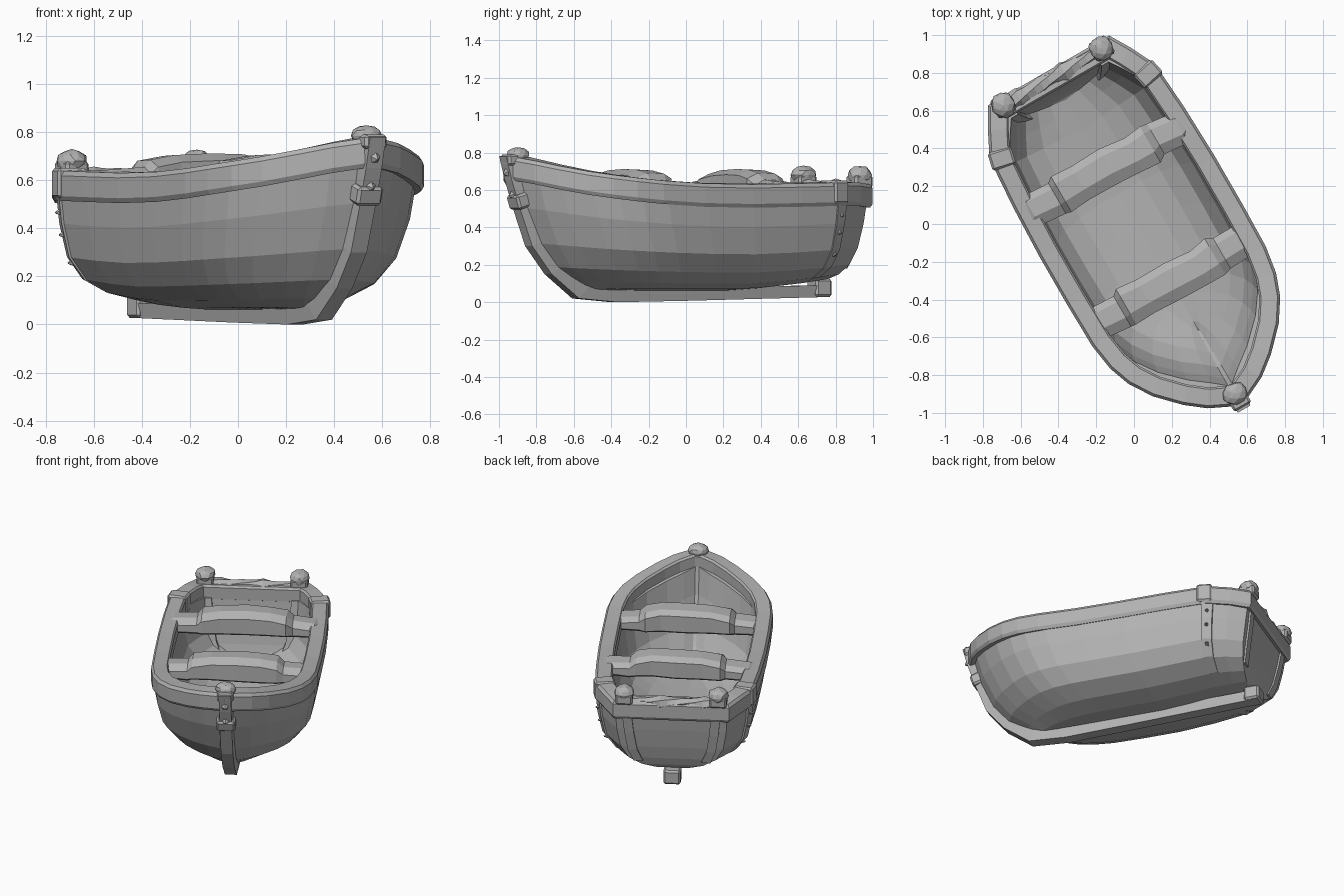
import bpy, bmesh, math, random
from mathutils import Matrix, Vector

random.seed(4)
if "Cube" in bpy.data.objects:
    bpy.data.objects.remove(bpy.data.objects["Cube"])

wood = bpy.data.materials.new("weathered_grey")
wood.use_nodes = True
GREY = (0.45, 0.45, 0.45, 1)
wood.diffuse_color = GREY
wood.node_tree.nodes["Principled BSDF"].inputs["Base Color"].default_value = GREY

# Boat is built along +x (bow) and then turned to its diagonal heading
HEADING = Matrix.Rotation(math.radians(-60), 4, 'Z') @ Matrix.Translation((0, 0.015, 0))

# Plan outline of the rim: distance along, half width, rim height
OUTLINE = [(-.93, .37, .63), (-.82, .435, .64), (-.68, .505, .64), (-.4, .525, .635),
           (-.1, .535, .63), (.2, .535, .635), (.45, .53, .65), (.6, .507, .665),
           (.72, .463, .68), (.84, .385, .70), (.96, .268, .73), (1.04, .165, .755),
           (1.1, .04, .775)]
BEAM = [(p[0], p[1]) for p in OUTLINE]
SHEER = [(p[0], p[2]) for p in OUTLINE]
# Stem line by height, bottom rise by length, and section as (height, width) fractions
STEM = [(.06, .62), (.1, .7), (.18, .83), (.33, .95), (.5, 1.02), (.68, 1.07)]
RISE = [(-.93, .055), (-.6, .025), (-.2, 0), (1.1, 0)]
SECTION = [(0, 0), (.02, .3), (.08, .55), (.2, .78), (.4, .92), (.7, .98), (1, 1)]


def at(x, table):
    """Linear lookup in a table of pairs."""
    for (a, va), (b, vb) in zip(table, table[1:]):
        if x <= b:
            k = max(0, (x - a) / (b - a))
            return va + (vb - va) * k
    return table[-1][1]


def finish(name, bm):
    bmesh.ops.recalc_face_normals(bm, faces=bm.faces)
    mesh = bpy.data.meshes.new(name)
    bm.to_mesh(mesh)
    bm.free()
    mesh.transform(HEADING)
    mesh.materials.append(wood)
    obj = bpy.data.objects.new(name, mesh)
    bpy.context.collection.objects.link(obj)


def loft(name, rings, loop=False):
    """Skin closed rings; cap the ends unless the path is a loop."""
    bm = bmesh.new()
    vs = [[bm.verts.new(p) for p in ring] for ring in rings]
    pairs = list(zip(vs, vs[1:])) + ([(vs[-1], vs[0])] if loop else [])
    n = len(vs[0])
    for a, b in pairs:
        for i in range(n):
            bm.faces.new((a[i], a[(i + 1) % n], b[(i + 1) % n], b[i]))
    if not loop:
        bm.faces.new(vs[0])
        bm.faces.new(vs[-1])
    finish(name, bm)


def box(name, centre, size, tilt=0, bevel=.012, axis='X'):
    bm = bmesh.new()
    bmesh.ops.create_cube(bm, size=1)
    bmesh.ops.scale(bm, vec=size, verts=bm.verts)
    bmesh.ops.bevel(bm, geom=bm.edges[:], offset=bevel, segments=1, affect='EDGES')
    bmesh.ops.transform(bm, verts=bm.verts,
                        matrix=Matrix.Translation(centre) @ Matrix.Rotation(tilt, 4, axis))
    finish(name, bm)


def knob(name, centre, size):
    bm = bmesh.new()
    bmesh.ops.create_icosphere(bm, subdivisions=2, radius=1)
    for v in bm.verts:
        v.co *= random.uniform(.93, 1.05)
        v.co = Vector(centre) + Vector(a * b for a, b in zip(v.co, size))
    finish(name, bm)


def stud(name, centre, direction, radius):
    bm = bmesh.new()
    bmesh.ops.create_cone(bm, cap_ends=True, segments=5, radius1=radius, radius2=.004, depth=.03)
    turn = Vector(direction).to_track_quat('Z', 'Y').to_matrix().to_4x4()
    bmesh.ops.transform(bm, verts=bm.verts, matrix=Matrix.Translation(centre) @ turn)
    finish(name, bm)


def hull_point(x, h, width, side, inset=0.0, inner=False):
    low = (.115 if inner else .06) + at(x, RISE)
    z = low + (at(x, SHEER) - .08 - low) * h
    back = -.75 - .08 * h ** .5 if inner else -.79 - .115 * h ** .5
    front = at(z, STEM) - (.08 if inner else 0)
    u = (x + .93) / 2.03
    half = max(at(x, BEAM) - .014 - inset, .012)
    return Vector((back + (front - back) * u, side * half * width, z))


def hull_ring(x, inset=0.0, inner=False):
    half = [hull_point(x, h, w, 1, inset, inner) for h, w in SECTION]
    other = [hull_point(x, h, w, -1, inset, inner) for h, w in SECTION[1:]]
    return half[::-1] + other


# Hull shell: outer and inner skins with curved transom, closed along the top edge
bm = bmesh.new()
outer = [[bm.verts.new(p) for p in hull_ring(s)] for s, _ in BEAM]
inner = [[bm.verts.new(p) for p in hull_ring(s, .072, True)] for s, _ in BEAM]
for skin in (outer, inner):
    for a, b in zip(skin, skin[1:]):
        for i in range(len(a) - 1):
            bm.faces.new((a[i], a[i + 1], b[i + 1], b[i]))
    for ring in (skin[0], skin[-1]):
        mid = len(ring) // 2
        for i in range(mid - 1):
            bm.faces.new((ring[i], ring[i + 1], ring[-2 - i], ring[-1 - i]))
        bm.faces.new(ring[mid - 1:mid + 2])
for k in range(len(BEAM) - 1):
    for e in (0, -1):
        bm.faces.new((outer[k][e], outer[k + 1][e], inner[k + 1][e], inner[k][e]))
for k in (0, -1):
    bm.faces.new((outer[k][0], outer[k][-1], inner[k][-1], inner[k][0]))
finish("hull", bm)

# Gunwale: mitred band around the whole rim
path = [Vector((s, w, z)) for s, w, z in OUTLINE]
path += [Vector((s, -w, z)) for s, w, z in reversed(OUTLINE)]
BAND = [(.012, -.125), (0, -.105), (0, -.02), (.014, 0), (.1, .004), (.11, -.01), (.11, -.09), (.05, -.12)]
rings = []
for i, p in enumerate(path):
    d1 = (p - path[i - 1]).to_2d().normalized()
    d2 = (path[(i + 1) % len(path)] - p).to_2d().normalized()
    n1, n2 = Vector((d1.y, -d1.x)), Vector((d2.y, -d2.x))
    mitre = (n1 + n2) / (1 + n1.dot(n2))
    rings.append([(p.x + mitre.x * a, p.y + mitre.y * a, p.z + dz) for a, dz in BAND])
loft("gunwale", rings, loop=True)

# Keel and stem as one curved timber
OUT = [(-.85, .028), (0, .008), (.45, 0), (.69, .02), (.86, .15), (.98, .3), (1.055, .5), (1.105, .65), (1.14, .78)]
INN = [(-.85, .09), (0, .08), (.45, .075), (.63, .09), (.8, .19), (.91, .33), (.98, .5), (1.02, .65), (1.04, .79)]
loft("keel_and_stem", [[(a, -.038, b), (a, .038, b), (c, .05, d), (c, -.05, d)]
                       for (a, b), (c, d) in zip(OUT, INN)])
box("keel_heel", (-.815, 0, .076), (.1, .11, .096))
box("stem_bracket", (1.03, 0, .545), (.1, .12, .08), .3, axis='Y')
box("stem_head", (1.075, 0, .76), (.11, .105, .06))
knob("stem_knob", (1.045, 0, .785), (.06, .068, .045))
for z in (.57, .69):
    stud("stem_stud", (at(z, [(b, a) for a, b in OUT[2:]]) + .006, 0, z), (1, 0, -.3), .032)

# Thwarts: plank ends with a swollen, worn middle
SEAT = [(-.47, .08, .635), (-.45, .09, .645), (-.3, .093, .655), (-.27, .108, .685), (-.15, .1, .705),
        (.02, .105, .712), (.17, .1, .708), (.27, .11, .69), (.31, .093, .655), (.45, .09, .645), (.47, .08, .635)]


def thwart(name, x):
    rings = []
    for t, half, top in SEAT:
        c = x + random.uniform(-.008, .008)
        low = .555 + random.uniform(-.006, .006)
        rings.append([(c - half, t, low + .02), (c - half, t, top - .03), (c - half * .6, t, top - .004),
                      (c + half * .4, t, top), (c + half, t, top - .03), (c + half, t, low + .02),
                      (c + half * .7, t, low), (c - half * .7, t, low)])
    loft(name, rings)


thwart("front_thwart", .365)
thwart("rear_thwart", -.325)

# Lumpy cap along the transom
rings = []
for i in range(12):
    r = .036 + random.uniform(-.008, .008)
    rings.append([(-.885 + 1.3 * r * math.cos(a + i * .2), -.25 + i * .5 / 11, .618 + r * math.sin(a + i * .2))
                  for a in (k * math.tau / 6 for k in range(6))])
loft("transom_cap", rings)

# Paired fittings at the stern
for side, label in ((1, "left"), (-1, "right")):
    # Post following the curve of the transom
    rings = []
    for h, t in ((.15, .215), (.35, .25), (.65, .27), (1, .285)):
        p = hull_point(-.93, h, 0, 1)
        rings.append([(p.x + dx, side * (t + dt), p.z)
                      for dx, dt in ((-.012, -.03), (-.012, .03), (.095, .03), (.095, -.03))])
    loft(label + "_stern_post", rings)
    box(label + "_post_head", (-.89, side * .3, .645), (.11, .11, .07))
    knob(label + "_post_knob", (-.89, side * .3, .68), (.068, .066, .05))
    # Strap hugging the hull, with studs and a clasp over the rim
    rings = []
    for h, w in SECTION[2:]:
        rings.append([hull_point(x, h, w, side, inset)
                      for x, inset in ((-.73, .01), (-.73, -.012), (-.66, -.012), (-.66, .01))])
    loft(label + "_strap", rings)
    for h in (.35, .6, .8):
        p = hull_point(-.695, h, at(h, SECTION), side, -.01)
        stud(label + "_strap_stud", p, (-.2, side, -.1), .02)
    box(label + "_rim_clasp", (-.65, side * .448, .588), (.1, .13, .125), side * .22, axis='Z')
